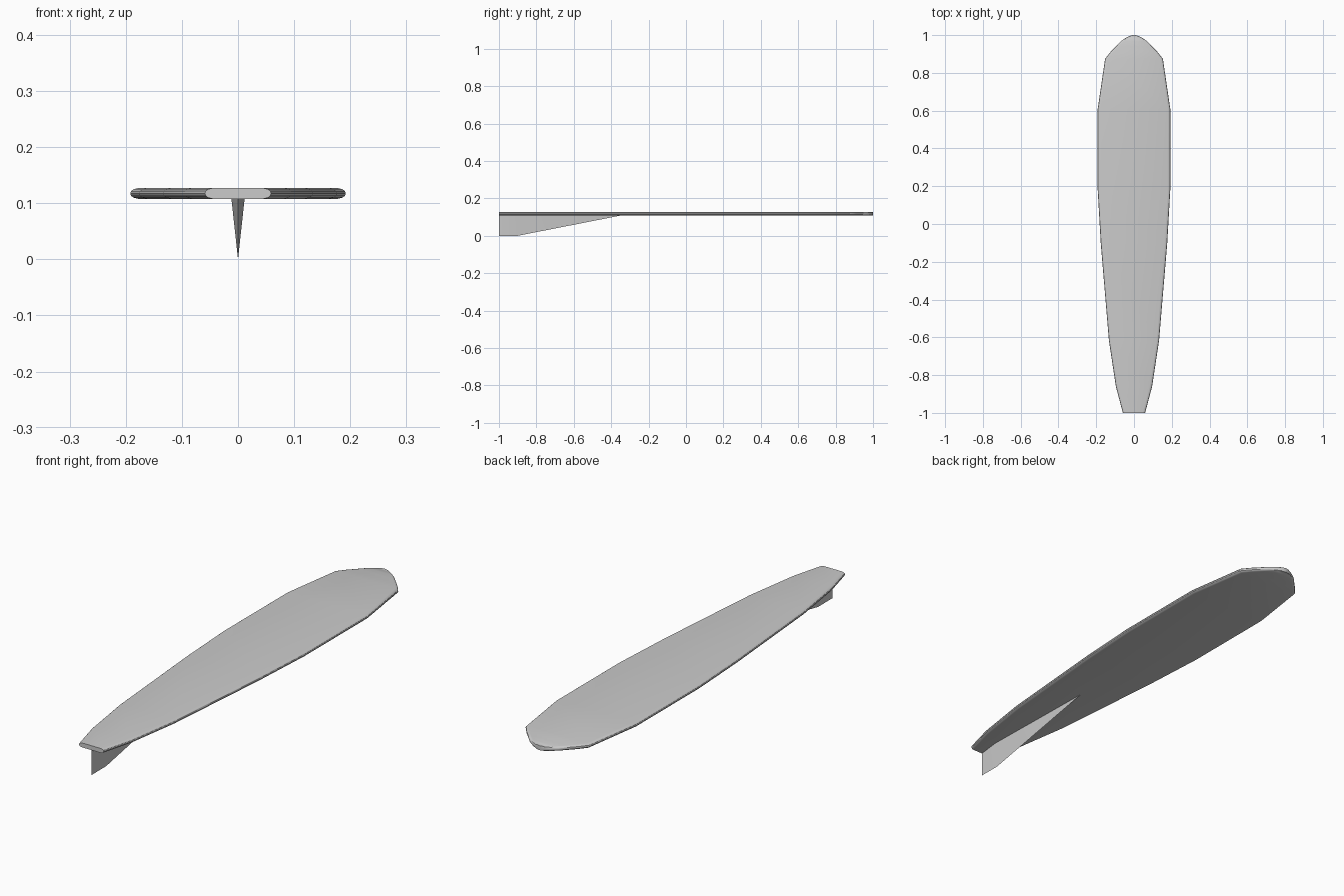
import bpy, bmesh, math

if "Cube" in bpy.data.objects:
    bpy.data.objects.remove(bpy.data.objects["Cube"])

MID, HALF = 0.1175, 0.0095   # deck centre height and half thickness


def make_object(name, bm, angle):
    bmesh.ops.recalc_face_normals(bm, faces=bm.faces)
    mesh = bpy.data.meshes.new(name)
    bm.to_mesh(mesh)
    bm.free()
    ob = bpy.data.objects.new(name, mesh)
    bpy.context.collection.objects.link(ob)
    bpy.ops.object.select_all(action='DESELECT')
    ob.select_set(True)
    bpy.context.view_layer.objects.active = ob
    bpy.ops.object.shade_smooth_by_angle(angle=math.radians(angle))
    return ob


# Board outline: (y, half width), tail to nose
outline = [(-1, 0.059), (-0.86, 0.096), (-0.615, 0.133), (-0.1, 0.176),
           (0.18, 0.192), (0.61, 0.192), (0.875, 0.153), (0.91, 0.125),
           (0.94, 0.096), (0.967, 0.07), (0.985, 0.045), (0.996, 0.022),
           (1, 0.004)]
# Rounded rail: (inset, height factor), bottom to top
rail = [(0.014, -1), (0.006, -0.8), (0.0015, -0.45), (0, 0),
        (0.0015, 0.45), (0.006, 0.8), (0.014, 1)]

# Board lofted from cross-sections
bm = bmesh.new()
rings = []
for y, w in outline:
    k = min(1, w / 0.06)
    right = [(w - i * k, y, MID + HALF * f) for i, f in rail]
    left = [(-x, yy, z) for x, yy, z in reversed(right)]
    rings.append([bm.verts.new(p) for p in right + left])
n = len(rings[0])
for a, b in zip(rings, rings[1:]):
    for j in range(n):
        bm.faces.new((a[j], a[(j + 1) % n], b[(j + 1) % n], b[j]))
bm.faces.new(rings[0])
bm.faces.new(rings[-1])
make_object("board", bm, 30)

# Fin: foil section at the board, tapering to a knife edge at the bottom
bm = bmesh.new()
top = MID - HALF + 0.002
foil = [(0, -1), (0.012, -0.9), (0, -0.34), (-0.012, -0.9)]
t = [bm.verts.new((x, y, top)) for x, y in foil]
b0 = bm.verts.new((0, -1, 0))
b1 = bm.verts.new((0, -0.9, 0))
bm.faces.new(t)
for side in (t[1], t[3]):
    bm.faces.new((t[0], side, b1, b0))
    bm.faces.new((side, t[2], b1))
make_object("fin", bm, 30)
